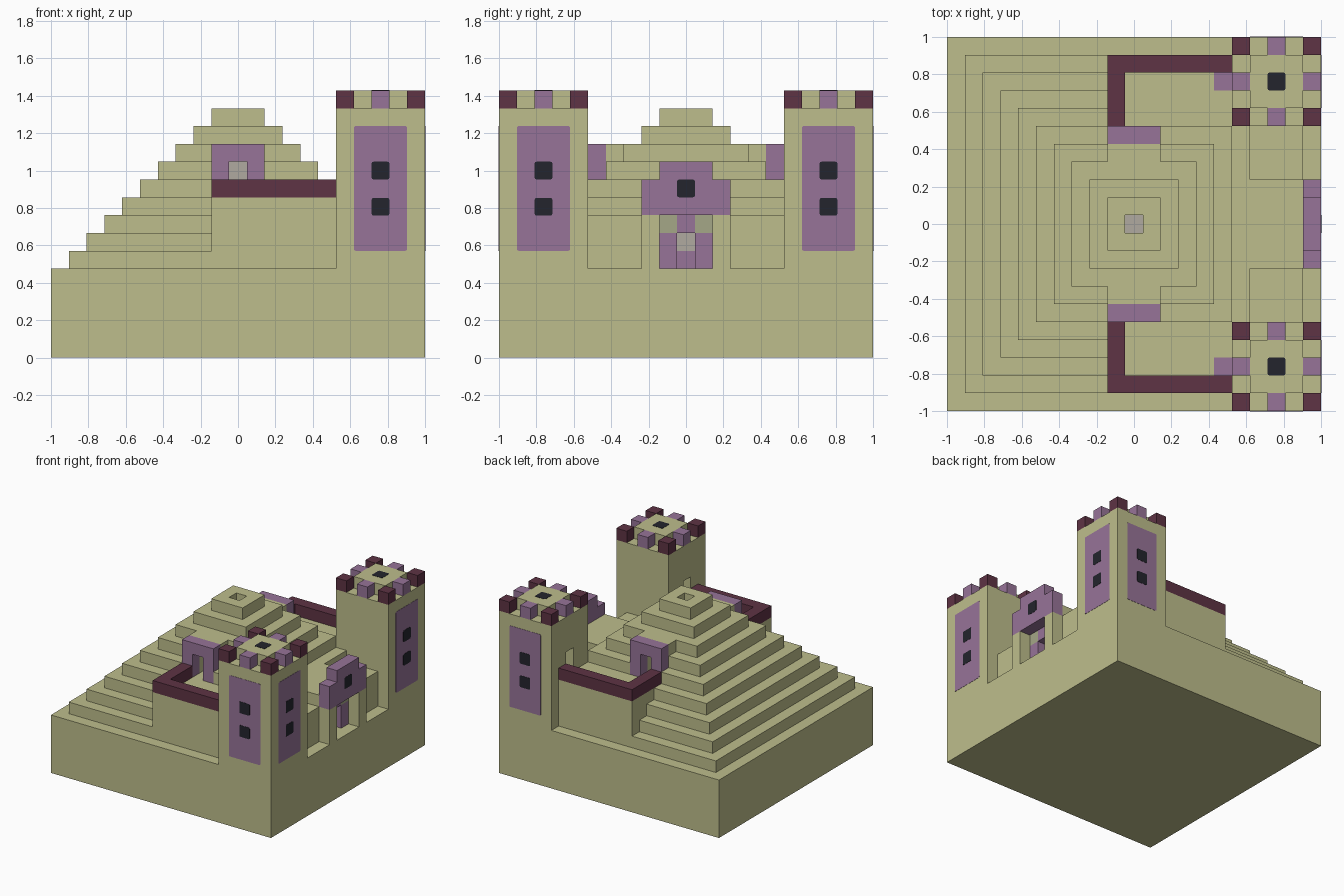
import bpy
import bmesh
from mathutils import Vector

if "Cube" in bpy.data.objects:
    bpy.data.objects.remove(bpy.data.objects["Cube"])

U = 2 / 21  # one block; all sizes below are in blocks


def material(name, r, g, b):
    m = bpy.data.materials.new(name)
    m.use_nodes = True
    m.diffuse_color = (r, g, b, 1)
    m.node_tree.nodes["Principled BSDF"].inputs["Base Color"].default_value = (r, g, b, 1)
    return m


SAND = material("sand", 0.515, 0.515, 0.262)
PURPLE = material("purple", 0.309, 0.174, 0.314)
MAROON = material("maroon", 0.112, 0.033, 0.058)
BLACK = material("near black", 0.017, 0.018, 0.026)
GREY = material("warm grey", 0.434, 0.402, 0.352)
GREY_SAND = material("grey sand", 0.376, 0.386, 0.242)


def box(name, x, y, z, mat, round_axis=None):
    """Box from (low, high) block ranges; optionally round the edges along one axis."""
    spans = [sorted(r) for r in (x, y, z)]
    lo = Vector([s[0] for s in spans]) * U
    hi = Vector([s[1] for s in spans]) * U
    bm = bmesh.new()
    bmesh.ops.create_cube(bm, size=1)
    for v in bm.verts:
        v.co = Vector([(lo[i] + hi[i]) / 2 + v.co[i] * (hi[i] - lo[i]) for i in range(3)])
    if round_axis is not None:
        edges = [e for e in bm.edges
                 if abs((e.verts[0].co - e.verts[1].co).normalized()[round_axis]) > 0.9]
        bmesh.ops.bevel(bm, geom=edges, offset=0.01, segments=2, profile=0.5, affect='EDGES')
    mesh = bpy.data.meshes.new(name)
    bm.to_mesh(mesh)
    bm.free()
    mesh.materials.append(mat)
    ob = bpy.data.objects.new(name, mesh)
    bpy.context.collection.objects.link(ob)
    return ob


def carve(ob, x, y, z):
    """Cut a box-shaped opening out of an object."""
    cutter = box("cutter", x, y, z, SAND)
    cutter.hide_render = True
    mod = ob.modifiers.new("opening", 'BOOLEAN')
    mod.operation = 'DIFFERENCE'
    mod.solver = 'EXACT'
    mod.object = cutter
    bpy.context.view_layer.update()
    graph = bpy.context.evaluated_depsgraph_get()
    mesh = bpy.data.meshes.new_from_object(ob.evaluated_get(graph))
    ob.modifiers.clear()
    ob.data = mesh
    bpy.data.objects.remove(cutter)


# Foundation and stepped pyramid
box("foundation", (-10.5, 10.5), (-10.5, 10.5), (0, 5), SAND)
steps = {}
for i in range(1, 10):
    h = 10.5 - i
    steps[i] = box(f"pyramid_step_{i}", (-h, h), (-h, h), (4 + i, 5 + i), SAND)

# Entrance passage, side corridor and roof shaft
for i in (1, 2):
    carve(steps[i], (7.5, 11), (-1.5, 1.5), (4.5, 8.5))
for i in (5, 6):
    carve(steps[i], (-0.5, 0.5), (-7, 7), (8.5, 11.5))
for i in (7, 8, 9):
    carve(steps[i], (-0.5, 0.5), (-0.5, 0.5), (10.5, 14.5))
for s in (1, -1):
    carve(steps[5], (-1.5, 1.5), (s * 4.5, s * 6), (8.5, 10.5))
box("inner_pillar", (-0.5, 0.5), (-0.5, 0.5), (9, 11), GREY)

# Entrance roof, facade and inner frame
box("entrance_roof", (5.5, 9.5), (-2.5, 2.5), (8, 9), SAND)
box("facade_band", (9.5, 10.5), (-2.5, 2.5), (8, 10), PURPLE)
box("facade_crest", (9.5, 10.5), (-1.5, 1.5), (10, 11), PURPLE)
box("facade_window", (10.48, 10.52), (-0.5, 0.5), (9, 10), BLACK, 0)
box("frame_lintel", (8.5, 9.5), (-0.5, 0.5), (7, 8), PURPLE)
box("passage_sill", (7.5, 8.5), (-0.5, 0.5), (5, 6), PURPLE)
box("passage_back", (7.5, 8.5), (-0.5, 0.5), (6, 7), GREY)

for s, side in ((1, "back"), (-1, "front")):
    def part(name, x, y, z, mat, axis=None):
        return box(f"{side}_{name}", x, (s * y[0], s * y[1]), z, mat, axis)

    # Entrance posts, frame columns and side passages
    part("entrance_post", (5.5, 10.5), (1.5, 2.5), (5, 8), SAND)
    part("frame_column", (8.5, 9.5), (0.5, 1.5), (5, 7), PURPLE)
    part("frame_corner", (8.5, 9.5), (0.5, 1.5), (7, 8), GREY_SAND)
    part("side_passage", (6.5, 9.5), (2.5, 5.5), (5, 8), SAND)

    # Terrace with its parapet and door step
    part("terrace", (-1.5, 5.5), (5.5, 9.5), (5, 9), SAND)
    part("parapet_long", (-1.5, 5.5), (8.5, 9.5), (9, 10), MAROON)
    part("parapet_short", (-1.5, -0.5), (5.5, 8.5), (9, 10), MAROON)
    part("door_step", (4.5, 5.5), (7.5, 8.5), (8.98, 9.02), PURPLE)

    # Pyramid side door
    for x in (-1, 1):
        part("door_jamb", (x * 0.5, x * 1.5), (4.5, 5.5), (9, 11), PURPLE)
    part("door_lintel", (-1.5, 1.5), (4.5, 5.5), (11, 12), PURPLE)
    part("door_roof", (-1.5, 1.5), (3.5, 4.5), (11, 12), SAND)

    # Tower with doorway, raised cap and roof hatch
    tower = part("tower", (5.5, 10.5), (5.5, 10.5), (5, 14), SAND)
    carve(tower, (5, 6.5), (s * 7.5, s * 8.5), (9, 11))
    part("tower_cap", (6.5, 9.5), (6.5, 9.5), (14, 15), SAND)
    part("tower_hatch", (7.5, 8.5), (7.5, 8.5), (14.98, 15.02), BLACK, 2)

    # Battlements: dark corners, light middles
    for i in (-1, 0, 1):
        for j in (-1, 0, 1):
            if i or j:
                cx, cy = 8 + 2 * i, 8 + 2 * j
                part("merlon", (cx - 0.5, cx + 0.5), (cy - 0.5, cy + 0.5), (14, 15),
                     MAROON if i and j else PURPLE)

    # Wall panels with two windows on both outer tower faces
    wide, thin, proud = (6.5, 9.5), (10.48, 10.52), (10.5, 10.54)
    part("panel_outer", wide, thin, (6, 13), PURPLE, 1)
    part("panel_side", thin, wide, (6, 13), PURPLE, 0)
    for z in (7.97, 10):
        part("window_outer", (7.5, 8.5), proud, (z, z + 1), BLACK, 1)
        part("window_side", proud, (7.5, 8.5), (z, z + 1), BLACK, 0)
